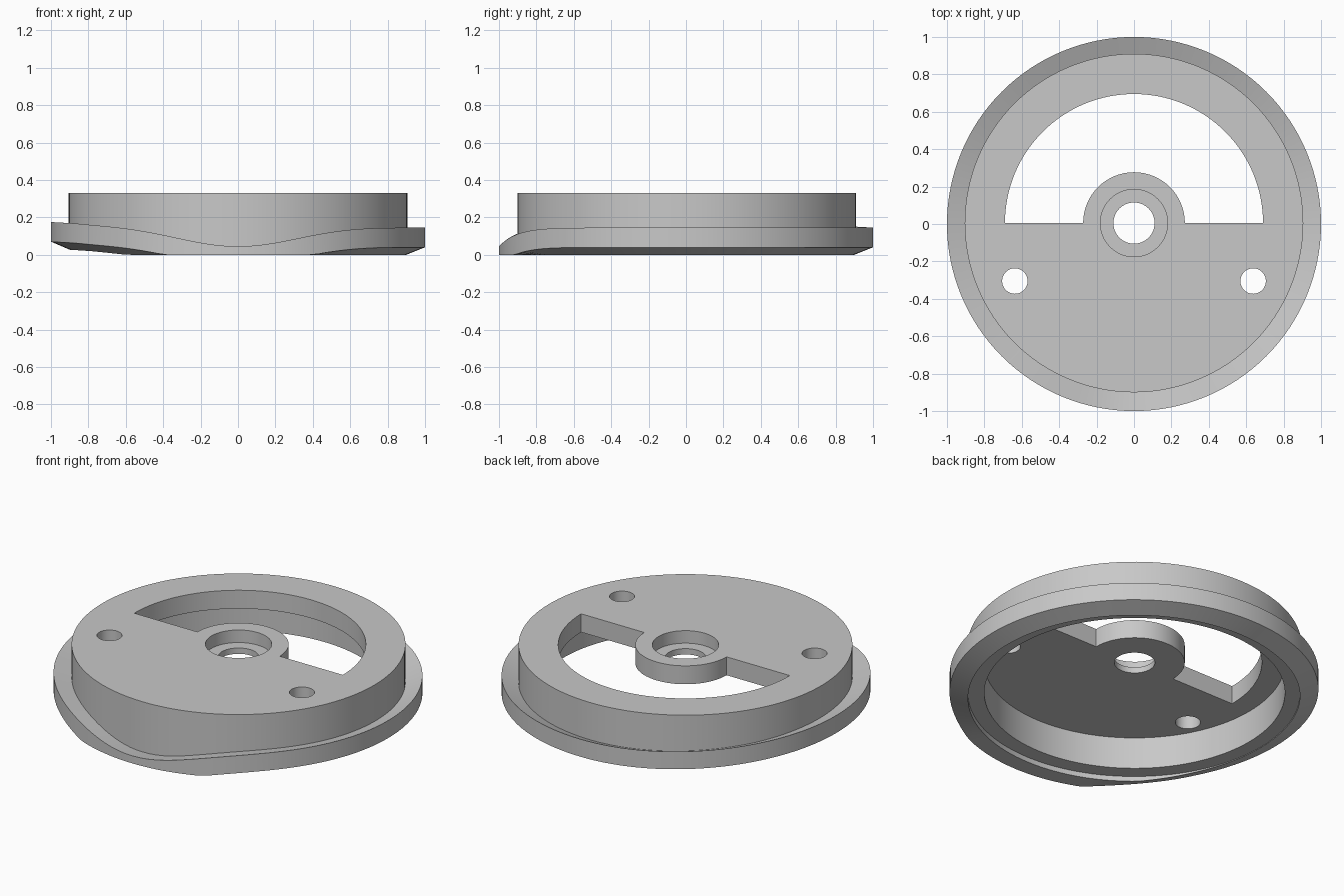
import bpy
import bmesh
from math import sin, cos, pi, exp, degrees

SEG = 128
CY = 0.005   # centre of the cap body in y

if "Cube" in bpy.data.objects:
    bpy.data.objects.remove(bpy.data.objects["Cube"], do_unlink=True)

grey = bpy.data.materials.new("light_grey")
grey.use_nodes = True
grey.diffuse_color = (0.58, 0.58, 0.58, 1)
grey.node_tree.nodes["Principled BSDF"].inputs["Base Color"].default_value = grey.diffuse_color


def make_object(name, bm):
    bmesh.ops.recalc_face_normals(bm, faces=bm.faces)
    mesh = bpy.data.meshes.new(name)
    bm.to_mesh(mesh)
    bm.free()
    mesh.materials.append(grey)
    obj = bpy.data.objects.new(name, mesh)
    bpy.context.collection.objects.link(obj)
    return obj


def arc(r, start, end, n):
    return [(r * cos(start + (end - start) * i / n), r * sin(start + (end - start) * i / n))
            for i in range(n + 1)]


def circle(r, n=SEG):
    return arc(r, 0, 2 * pi, n)[:-1]


def prism(name, outline, z0, z1, x=0.0, y=CY):
    bm = bmesh.new()
    face = bm.faces.new([bm.verts.new((px + x, py + y, z0)) for px, py in outline])
    top = bmesh.ops.extrude_face_region(bm, geom=[face])["geom"]
    bmesh.ops.translate(bm, vec=(0, 0, z1 - z0),
                        verts=[v for v in top if isinstance(v, bmesh.types.BMVert)])
    return make_object(name, bm)


def select_only(obj):
    bpy.ops.object.select_all(action='DESELECT')
    obj.select_set(True)
    bpy.context.view_layer.objects.active = obj


def cut(obj, cutter):
    cutter.hide_render = True
    mod = obj.modifiers.new("cut", 'BOOLEAN')
    mod.operation = 'DIFFERENCE'
    mod.solver = 'EXACT'
    mod.object = cutter
    select_only(obj)
    bpy.ops.object.modifier_apply(modifier=mod.name)
    bpy.data.objects.remove(cutter, do_unlink=True)


# Cap body: hollow drum with a thick top plate
body = prism("cap_body", circle(0.905), 0.03, 0.33)
cut(body, prism("pocket_cutter", circle(0.815), -0.2, 0.22))

# Half-moon window that leaves the round hub standing
window = arc(0.69, 0, pi, SEG // 2) + arc(0.272, pi, 0, SEG // 4)
cut(body, prism("window_cutter", window, 0.1, 0.5))

# Stepped centre bore and the two pin holes
cut(body, prism("counterbore_cutter", circle(0.18, 64), 0.255, 0.5))
cut(body, prism("bore_cutter", circle(0.11, 64), 0.1, 0.5))
for side in (-1, 1):
    cut(body, prism("pin_hole_cutter", circle(0.068, 48), 0.1, 0.5, side * 0.637, -0.305))


# Wavy flange: dips at the front, dished upward toward its rim
def flange_section(a):
    off = degrees(abs(a))
    rise = 0.145 - 0.1 * exp(-(off / 25) ** 2)
    top = rise + 0.03 * max(0, -sin(a)) ** 2 * min(1, off / 60)
    dish = 0.015 + 0.027 * min(1, off / 120)
    bottom = max(0, top - 0.105)
    return [(1.0, bottom), (1.0, top), (0.9, top - dish), (0.9, max(0, bottom - 0.043))]


bm = bmesh.new()
rings = []
for i in range(SEG):
    a = -pi + 2 * pi * i / SEG
    rings.append([bm.verts.new((r * sin(a), -r * cos(a), z)) for r, z in flange_section(a)])
for i in range(SEG):
    p, q = rings[i - 1], rings[i]
    for k in range(4):
        bm.faces.new((p[k - 1], p[k], q[k], q[k - 1]))
flange = make_object("wavy_flange", bm)

for obj in (body, flange):
    select_only(obj)
    bpy.ops.object.shade_smooth_by_angle(angle=pi / 7)
